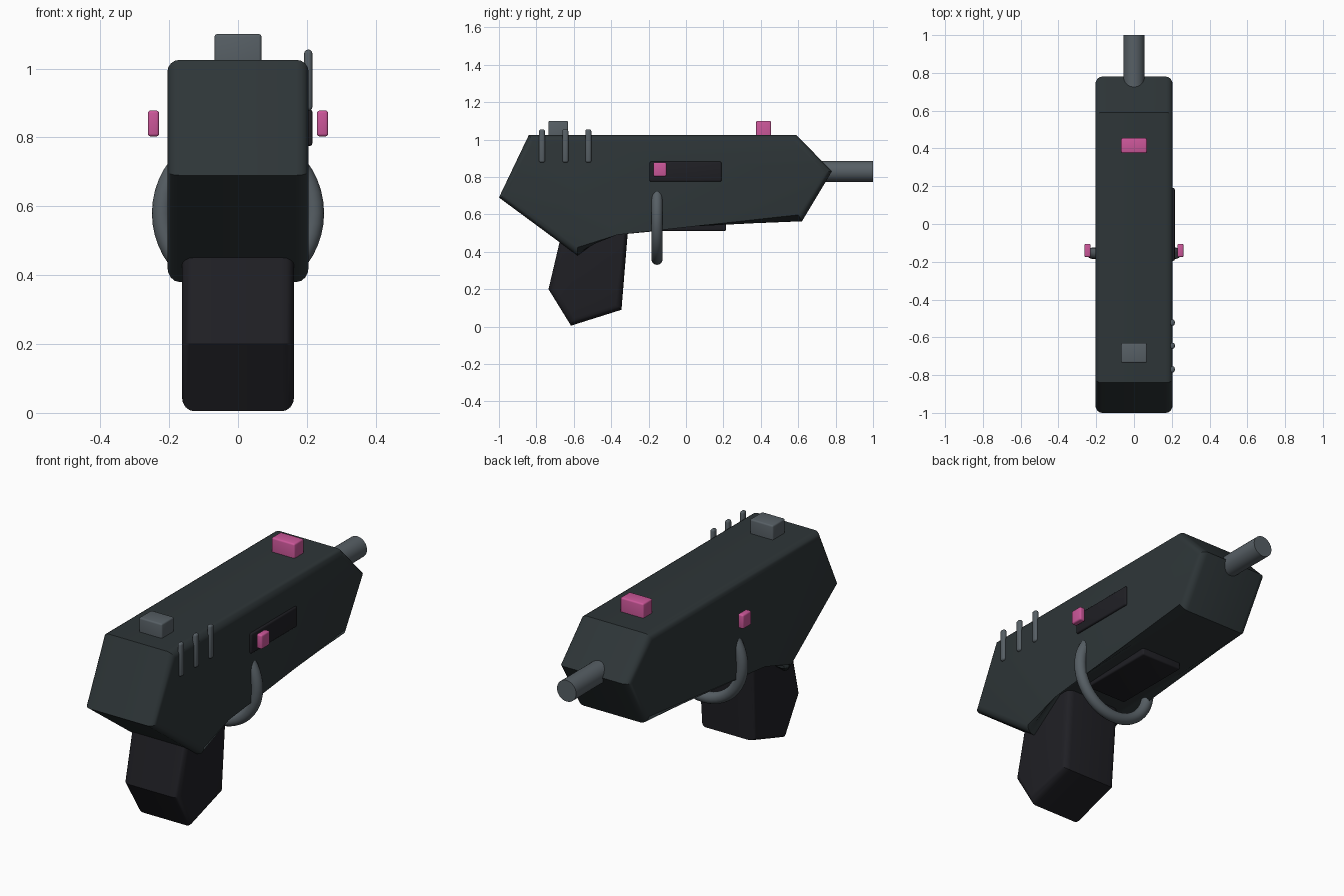
import bpy, bmesh, math

if "Cube" in bpy.data.objects:
    bpy.data.objects.remove(bpy.data.objects["Cube"])


def material(name, rgb):
    m = bpy.data.materials.new(name)
    m.diffuse_color = (*rgb, 1)
    m.use_nodes = True
    m.node_tree.nodes["Principled BSDF"].inputs["Base Color"].default_value = m.diffuse_color
    return m


BODY = material("dark_shell", (0.027, 0.036, 0.039))
GRIP = material("black_rubber", (0.014, 0.014, 0.018))
METAL = material("grey_metal", (0.095, 0.115, 0.13))
PINK = material("pink_plastic", (0.60, 0.095, 0.32))


def finish(ob, name, mat):
    ob.name = name
    ob.data.materials.append(mat)
    bpy.ops.object.select_all(action='DESELECT')
    ob.select_set(True)
    bpy.context.view_layer.objects.active = ob
    bpy.ops.object.shade_smooth_by_angle(angle=math.radians(30))
    return ob


def add_mesh(name, bm, mat):
    bmesh.ops.recalc_face_normals(bm, faces=bm.faces)
    me = bpy.data.meshes.new(name)
    bm.to_mesh(me)
    bm.free()
    ob = bpy.data.objects.new(name, me)
    bpy.context.collection.objects.link(ob)
    return finish(ob, name, mat)


def slab(name, profile, half, bevel, mat):
    """Extrude a side (y, z) profile across x and round the two side outlines."""
    bm = bmesh.new()
    left = [bm.verts.new((-half, y, z)) for y, z in profile]
    right = [bm.verts.new((half, y, z)) for y, z in profile]
    caps = [bm.faces.new(left), bm.faces.new(right)]
    n = len(profile)
    for i in range(n):
        j = (i + 1) % n
        bm.faces.new((left[i], left[j], right[j], right[i]))
    rims = [e for f in caps for e in f.edges]
    bmesh.ops.bevel(bm, geom=rims, offset=bevel, segments=4, profile=0.5, affect='EDGES')
    return add_mesh(name, bm, mat)


def box(name, lo, hi, mat, bevel=0.008):
    """Rounded box given by its two extreme corners."""
    bm = bmesh.new()
    bmesh.ops.create_cube(bm, size=1)
    for v in bm.verts:
        v.co = [(a + b) / 2 + c * (b - a) for a, b, c in zip(lo, hi, v.co)]
    bmesh.ops.bevel(bm, geom=bm.edges[:], offset=bevel, segments=3, profile=0.5, affect='EDGES')
    return add_mesh(name, bm, mat)


# Main shell and grip
slab("body", [(-1.0, 0.69), (-0.84, 1.025), (0.59, 1.025), (0.78, 0.83),
              (0.62, 0.563), (-0.38, 0.525), (-0.58, 0.38)], 0.205, 0.035, BODY)
slab("grip", [(-0.735, 0.20), (-0.655, 0.54), (-0.50, 0.62), (-0.305, 0.58),
              (-0.345, 0.09), (-0.615, 0.005)], 0.163, 0.035, GRIP)

# Barrel
bpy.ops.mesh.primitive_cylinder_add(vertices=32, radius=0.056, depth=0.4,
                                    location=(0, 0.8, 0.83), rotation=(math.pi / 2, 0, 0))
finish(bpy.context.object, "barrel", METAL)

# Ring guard wrapped across the underside
bpy.ops.mesh.primitive_torus_add(major_segments=48, minor_segments=16, major_radius=0.22,
                                 minor_radius=0.03, location=(0, -0.155, 0.58),
                                 rotation=(math.pi / 2, 0, 0))
finish(bpy.context.object, "ring_guard", METAL)

# Dark plates on the right side and underneath
box("side_plate", (0.17, -0.195, 0.775), (0.216, 0.19, 0.882), GRIP)
box("under_plate", (-0.12, -0.22, 0.512), (0.12, 0.215, 0.60), GRIP)

# Sights
box("front_sight", (-0.068, 0.375, 0.98), (0.068, 0.455, 1.10), PINK)
box("rear_sight", (-0.068, -0.735, 0.98), (0.068, -0.63, 1.10), METAL)

# Buttons on both sides
for side, s in (("right", 1), ("left", -1)):
    x0, x1 = sorted((s * 0.229, s * 0.262))
    box(side + "_button", (x0, -0.175, 0.803), (x1, -0.105, 0.878), PINK)

# Raised ribs at the rear right
for i, y in enumerate((-0.77, -0.645, -0.522)):
    box(f"rib_{i + 1}", (0.192, y - 0.016, 0.877), (0.216, y + 0.016, 1.055), METAL, 0.011)
